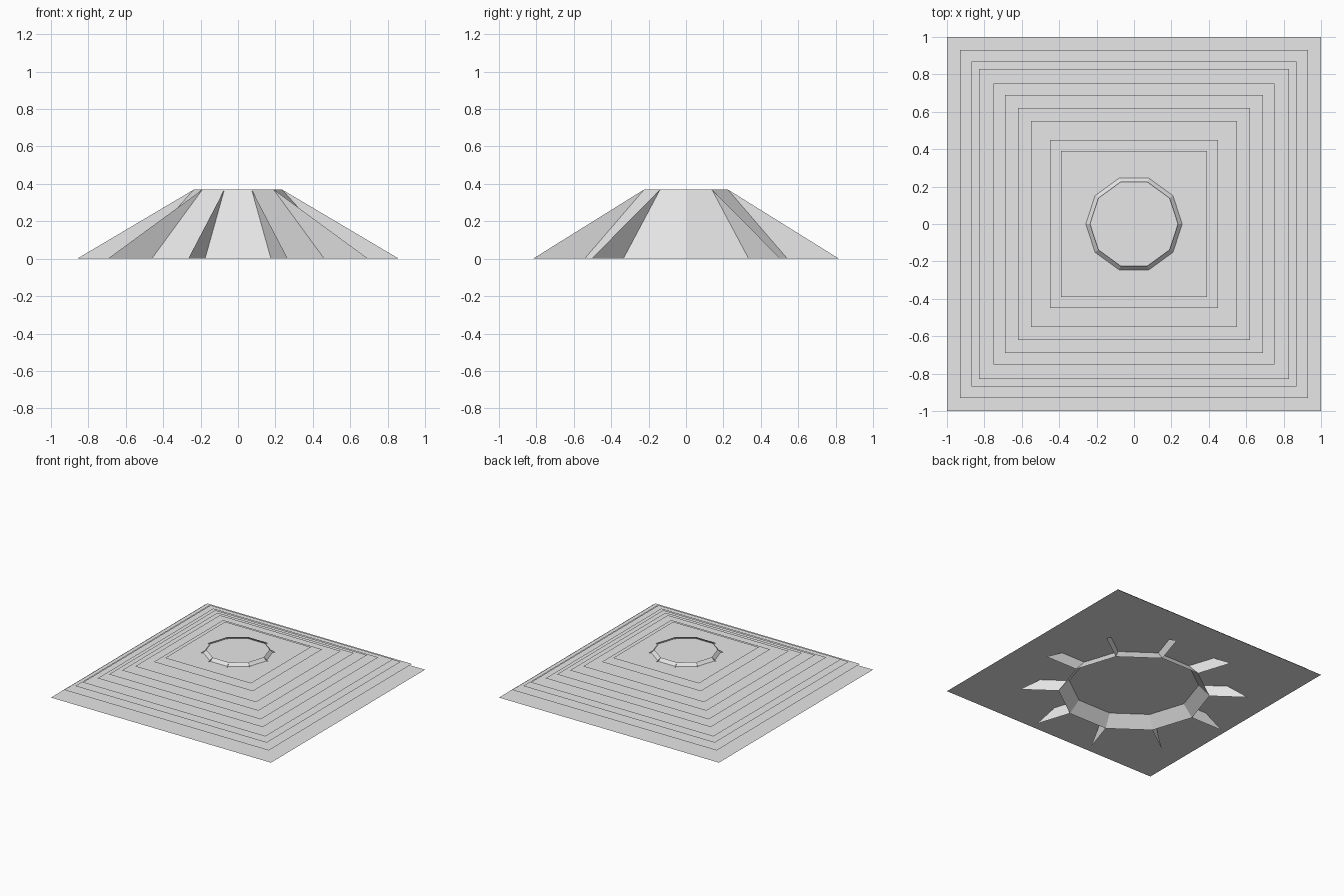
import bpy
from math import cos, sin, tau

cube = bpy.data.objects.get("Cube")
if cube:
    bpy.data.objects.remove(cube)

SIDES = 10
TOP_Z, TOP_R = 0.37, 0.235
RIM_R, FIN_R = 0.57, 0.86

grey = bpy.data.materials.new("light_grey")
grey.use_nodes = True
grey.diffuse_color = (0.8, 0.8, 0.8, 1)
grey.node_tree.nodes["Principled BSDF"].inputs["Base Color"].default_value = (0.8, 0.8, 0.8, 1)


def add_mesh(name, verts, faces):
    mesh = bpy.data.meshes.new(name)
    mesh.from_pydata(verts, [], faces)
    mesh.materials.append(grey)
    obj = bpy.data.objects.new(name, mesh)
    bpy.context.collection.objects.link(obj)
    return obj


def polar(radius, step, z):
    angle = tau * step / SIDES
    return (radius * cos(angle), radius * sin(angle), z)


# Open ten-sided funnel, wide at the bottom
verts, faces = [], []
for i in range(SIDES):
    verts += [polar(RIM_R, i, 0), polar(TOP_R, i, TOP_Z)]
    a, b = 2 * i, 2 * ((i + 1) % SIDES)
    faces.append((a, b, b + 1, a + 1))
add_mesh("funnel_wall", verts, faces)

# Thin triangular fin standing out from each corner of the funnel
for i in range(SIDES):
    corners = [polar(RIM_R, i, 0), polar(FIN_R, i, 0), polar(TOP_R, i, TOP_Z)]
    add_mesh(f"fin_{i + 1}", corners, [(0, 1, 2)])

# Stack of flat square sheets, shrinking upwards
half_sizes = [1, 0.93, 0.87, 0.83, 0.75, 0.69, 0.62, 0.55, 0.45, 0.39]
for i, h in enumerate(half_sizes):
    z = 0.09 if i == 0 else 0.12 + 0.025 * i
    add_mesh(f"sheet_{i + 1}", [(-h, -h, z), (h, -h, z), (h, h, z), (-h, h, z)], [(0, 1, 2, 3)])
